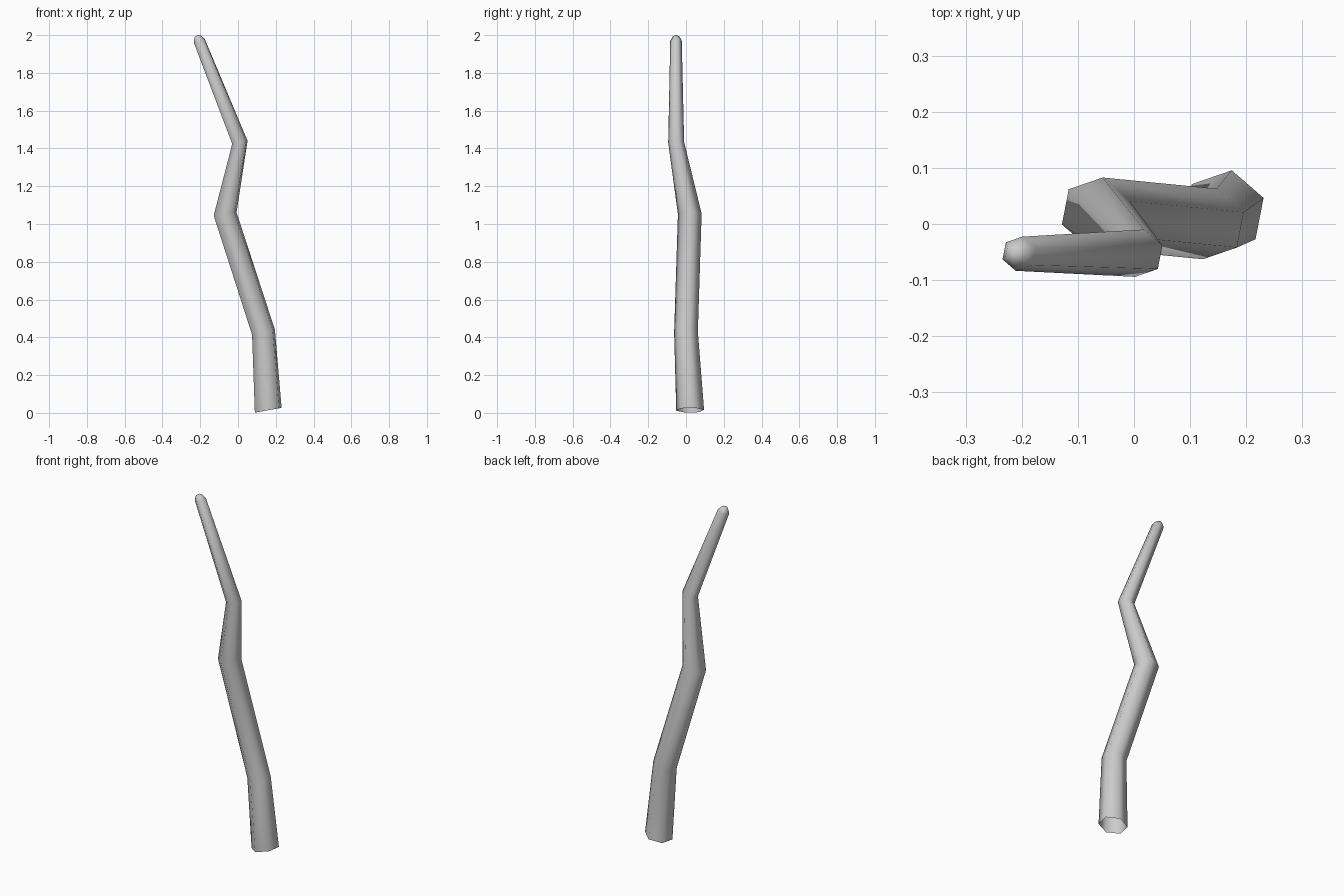
import bpy, bmesh, math
from mathutils import Vector

cube = bpy.data.objects.get("Cube")
if cube:
    bpy.data.objects.remove(cube, do_unlink=True)

SIDES = 6
TWIST = math.radians(19)

# Rings along the branch: centre x, y, z, radius, sideways tilt (rise per x)
RINGS = [
    (0.160, 0.022, 0.014, 0.075, 0.18),
    (0.135, 0.000, 0.427, 0.064, 0.22),
    (-0.068, 0.020, 1.053, 0.064, 0.14),
    (0.010, -0.052, 1.432, 0.043, 0.20),
    (-0.205, -0.053, 1.970, 0.031, 0.30),
    (-0.212, -0.053, 1.993, 0.018, 0.20),
]

# Grey bark material
bark = bpy.data.materials.new("grey_bark")
bark.use_nodes = True
grey = (0.6, 0.6, 0.6, 1.0)
bark.diffuse_color = grey
bark.node_tree.nodes["Principled BSDF"].inputs["Base Color"].default_value = grey


def add_ring(bm, x, y, z, radius, tilt):
    verts = []
    for i in range(SIDES):
        a = TWIST + math.tau * i / SIDES
        dx, dy = radius * math.cos(a), radius * math.sin(a)
        verts.append(bm.verts.new((x + dx, y + dy, z + tilt * dx)))
    return verts


# Crooked tapering branch, open at the base
bm = bmesh.new()
loops = [add_ring(bm, *ring) for ring in RINGS]
for low, high in zip(loops, loops[1:]):
    for i in range(SIDES):
        j = (i + 1) % SIDES
        bm.faces.new((low[i], low[j], high[j], high[i]))

# Rounded tip
tip = bm.verts.new(Vector((-0.214, -0.053, 2.0)))
last = loops[-1]
for i in range(SIDES):
    bm.faces.new((last[i], last[(i + 1) % SIDES], tip))

for face in bm.faces:
    face.smooth = True
mesh = bpy.data.meshes.new("branch")
bm.to_mesh(mesh)
bm.free()
mesh.materials.append(bark)
branch = bpy.data.objects.new("branch", mesh)
bpy.context.collection.objects.link(branch)
